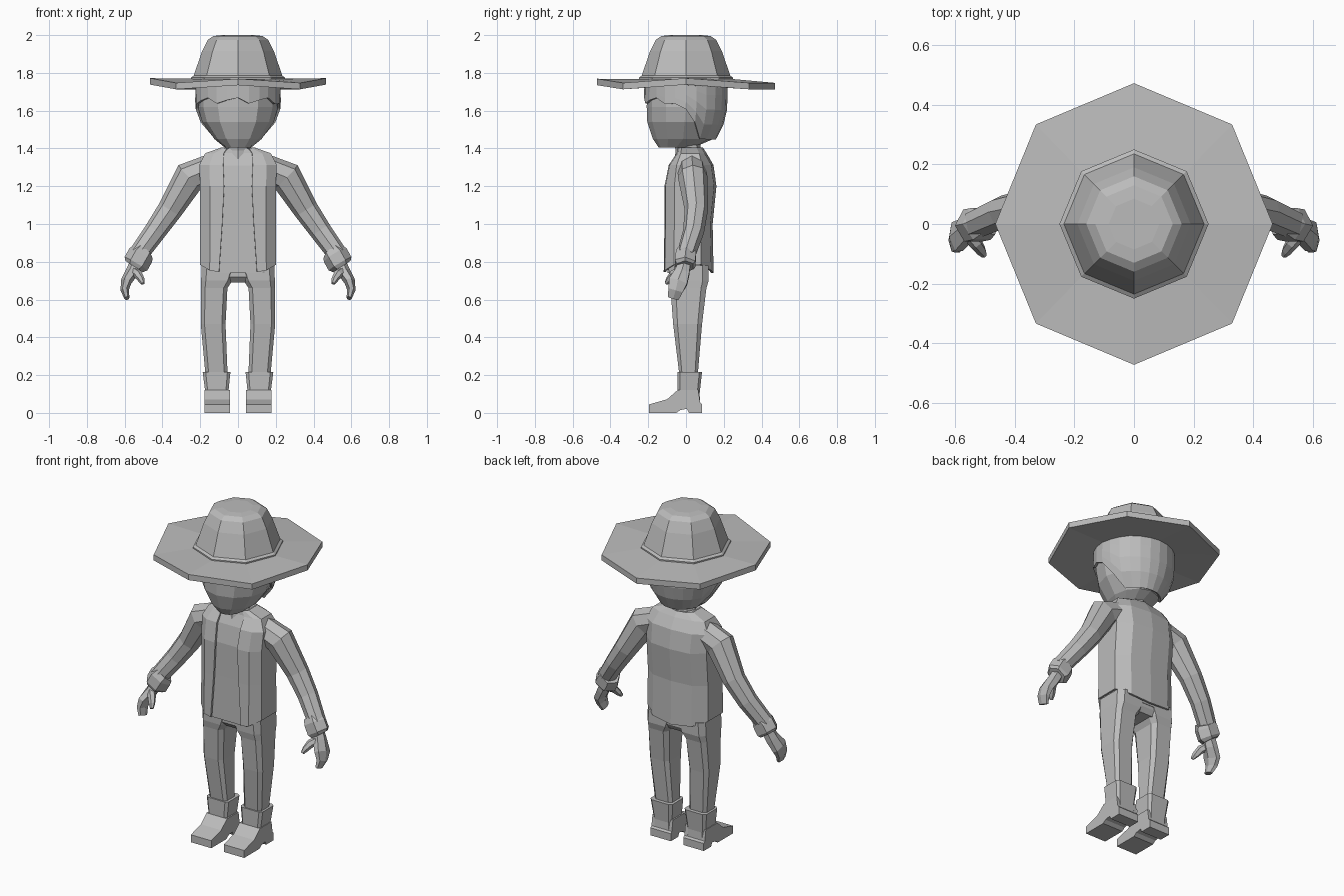
import bpy, bmesh
from math import pi, cos, sin
from mathutils import Vector

if "Cube" in bpy.data.objects:
    bpy.data.objects.remove(bpy.data.objects["Cube"])

grey = bpy.data.materials.new("plain grey")
grey.diffuse_color = (0.5, 0.5, 0.5, 1)
grey.use_nodes = True
grey.node_tree.nodes["Principled BSDF"].inputs["Base Color"].default_value = grey.diffuse_color


def loft(name, rings, closed=True, caps=True, mirror=False, thick=0):
    """Skin a list of equal-length point rings."""
    bm = bmesh.new()
    vr = [[bm.verts.new(p) for p in r] for r in rings]
    n = len(vr[0])
    for a, b in zip(vr, vr[1:]):
        for i in range(n if closed else n - 1):
            j = (i + 1) % n
            bm.faces.new((a[i], a[j], b[j], b[i]))
    if caps:
        bm.faces.new(vr[0][::-1])
        bm.faces.new(vr[-1])
    bmesh.ops.recalc_face_normals(bm, faces=bm.faces)
    me = bpy.data.meshes.new(name)
    bm.to_mesh(me)
    bm.free()
    me.materials.append(grey)
    ob = bpy.data.objects.new(name, me)
    bpy.context.collection.objects.link(ob)
    if mirror:
        m = ob.modifiers.new("Mirror", 'MIRROR')
        m.use_clip = True
    if thick:
        s = ob.modifiers.new("Solidify", 'SOLIDIFY')
        s.thickness = thick
        s.offset = 0
    return ob


def oval(z, x0, x1, y0, y1, n=8, turn=0.0):
    """Horizontal n-sided ring filling the given x and y extents."""
    cx, cy, rx, ry = (x0 + x1) / 2, (y0 + y1) / 2, (x1 - x0) / 2, (y1 - y0) / 2
    return [(cx + rx * cos(turn + 2 * pi * i / n), cy + ry * sin(turn + 2 * pi * i / n), z)
            for i in range(n)]


def block(z, x0, x1, y0, y1, c=0.3):
    """Horizontal rectangle with chamfered corners (c = share of half size)."""
    cx, cy, rx, ry = (x0 + x1) / 2, (y0 + y1) / 2, (x1 - x0) / 2, (y1 - y0) / 2
    k = 1 - c
    pat = [(1, -k), (1, k), (k, 1), (-k, 1), (-1, k), (-1, -k), (-k, -1), (k, -1)]
    return [(cx + rx * u, cy + ry * v, z) for u, v in pat]


def tube(name, path, n=6, turn=0.0):
    """Mirrored limb along points (x, y, z, half width in xz, half depth)."""
    pts = [Vector(p[:3]) for p in path]
    rings = []
    for i, p in enumerate(path):
        d = (pts[min(i + 1, len(pts) - 1)] - pts[max(i - 1, 0)]).normalized()
        u = Vector((0, 1, 0)).cross(d).normalized()
        v = d.cross(u)
        rings.append([pts[i] + u * p[3] * cos(turn + 2 * pi * k / n)
                      + v * p[4] * sin(turn + 2 * pi * k / n) for k in range(n)])
    return loft(name, rings, mirror=True)


# Hat crown: eight-sided, tapering to a flattened top
loft("hat_crown", [oval(z, -r, r, -r, r) for z, r in
     ((1.74, .25), (1.775, .25), (1.785, .235), (1.915, .19), (1.975, .16), (1.995, .13), (2.0, .085))])

# Hat brim: eight-sided with gently waving edge
edge = [1.738, 1.713, 1.713, 1.713, 1.738, 1.713, 1.735, 1.713]


def brim_ring(lift):
    return [(x, y, edge[i] + lift) for i, (x, y, z) in enumerate(oval(0, -.465, .465, -.472, .472))]


loft("hat_brim", [oval(1.735, -.2, .2, -.2, .2), brim_ring(0), brim_ring(.034),
                  oval(1.768, -.24, .24, -.24, .24)])

# Head: z, half width, front y, back y
HEAD = [(1.405, .07, -.145, .04), (1.45, .125, -.175, .145), (1.54, .19, -.205, .19),
        (1.62, .212, -.208, .205), (1.77, .21, -.205, .205)]
loft("head", [oval(z, -w, w, f, b, 12) for z, w, f, b in HEAD])


def lerp_rows(rows, z):
    for a, b in zip(rows, rows[1:]):
        if z <= b[0]:
            t = max(0, (z - a[0]) / (b[0] - a[0]))
            return [p + (q - p) * t for p, q in zip(a[1:], b[1:])]
    return rows[-1][1:]


# Hair: shell over the head with jagged fringe, dropping lower at the back
HAIRLINE = [(-.12, 1.65), (-.06, 1.64), (0, 1.61), (.045, 1.565), (.085, 1.455), (.3, 1.445)]
rings = [[] for _ in range(5)]
for i in range(24):
    a = 2 * pi * i / 24
    low = lerp_rows(HAIRLINE, .21 * sin(a))[0]
    if sin(a) < -.4:
        low += (.018, -.012, .006)[i % 3]
    for k in range(5):
        z = low + (1.76 - low) * k / 4
        w, f, b = lerp_rows(HEAD, z)
        w, f, b = w + .008, f - .008, b + .008
        rings[k].append((w * cos(a), (f + b) / 2 + (b - f) / 2 * sin(a), z))
loft("hair", rings, caps=False, thick=.014)

# Neck and shirt
loft("neck", [oval(z, -w, w, f, b) for z, w, f, b in
     ((1.34, .085, -.06, .09), (1.39, .07, -.055, .08), (1.46, .06, -.07, .07))])
loft("shirt", [block(z, -w, w, f, b) for z, w, f, b in
     ((.74, .185, -.098, .12), (1.0, .18, -.095, .115), (1.2, .18, -.095, .14),
      (1.31, .18, -.075, .12), (1.375, .11, -.045, .09), (1.4, .075, -.04, .08))])

# Jacket body: open half shell, mirrored. z, opening x, half width, front y, back y
rows = []
for z, e, w, f, b in ((.755, .1, .197, -.112, .14), (1.0, .083, .195, -.108, .135),
                      (1.2, .073, .195, -.108, .155), (1.31, .078, .2, -.086, .14),
                      (1.37, .075, .17, -.045, .105), (1.4, .058, .085, -.038, .085)):
    m = (f + b) / 2
    hem = .03 if z < .8 else 0
    rows.append([(e, f, z - hem / 3), (max(e + .01, w * .75), f + .005, z), (w, f * .55, z + hem),
                 (w, m + (b - m) * .5, z + hem), (w * .65, b - .012, z), (0, b, z - hem / 2)])
loft("jacket", rows, closed=False, caps=False, mirror=True, thick=.012)

# Sleeves, cuffs, hands, thumbs
tube("sleeve", [(.13, .03, 1.3, .075, .075), (.255, .035, 1.25, .086, .078),
                (.36, .055, 1.075, .066, .062), (.44, .04, .96, .058, .056), (.53, .0, .835, .052, .05)], 8)
tube("cuff", [(.5, .01, .855, .06, .055), (.515, .0, .835, .07, .062),
              (.54, -.005, .79, .07, .062), (.55, -.005, .775, .055, .05)])
tube("hand", [(.535, -.005, .8, .035, .035), (.562, -.02, .745, .034, .045),
              (.592, -.042, .695, .029, .058), (.6, -.055, .65, .022, .045),
              (.588, -.068, .607, .014, .034)])
tube("thumb", [(.56, -.025, .755, .024, .024), (.53, -.065, .735, .024, .022),
               (.512, -.09, .705, .018, .018), (.503, -.105, .685, .01, .01)])

# Trousers: hips and two legs
loft("hips", [block(z, -w, w, f, b) for z, w, f, b in
     ((.69, .07, -.06, .1), (.72, .17, -.088, .118), (.8, .185, -.09, .115))])
loft("trouser_leg", [block(z, *r) for z, *r in
     ((.78, .0, .193, -.092, .12), (.7, .03, .195, -.09, .12), (.66, .056, .195, -.082, .108),
      (.47, .066, .197, -.068, .085), (.2, .055, .172, -.035, .062))], mirror=True)

# Boots: flared shaft plus a side profile for the foot with a heel notch
loft("boot_shaft", [block(z, *r, .22) for z, *r in
     ((.05, .05, .17, -.045, .075), (.1, .052, .172, -.045, .072), (.217, .04, .187, -.045, .085))],
     mirror=True)
side = [(-.195, 0), (-.195, .045), (-.1, .072), (-.045, .12), (.065, .12), (.075, .055), (.085, .045),
        (.085, 0), (.015, 0), (.005, .022), (-.03, .015), (-.05, 0)]
loft("boot_foot", [[(x, y, z) for y, z in side] for x in (.042, .178)], mirror=True)
